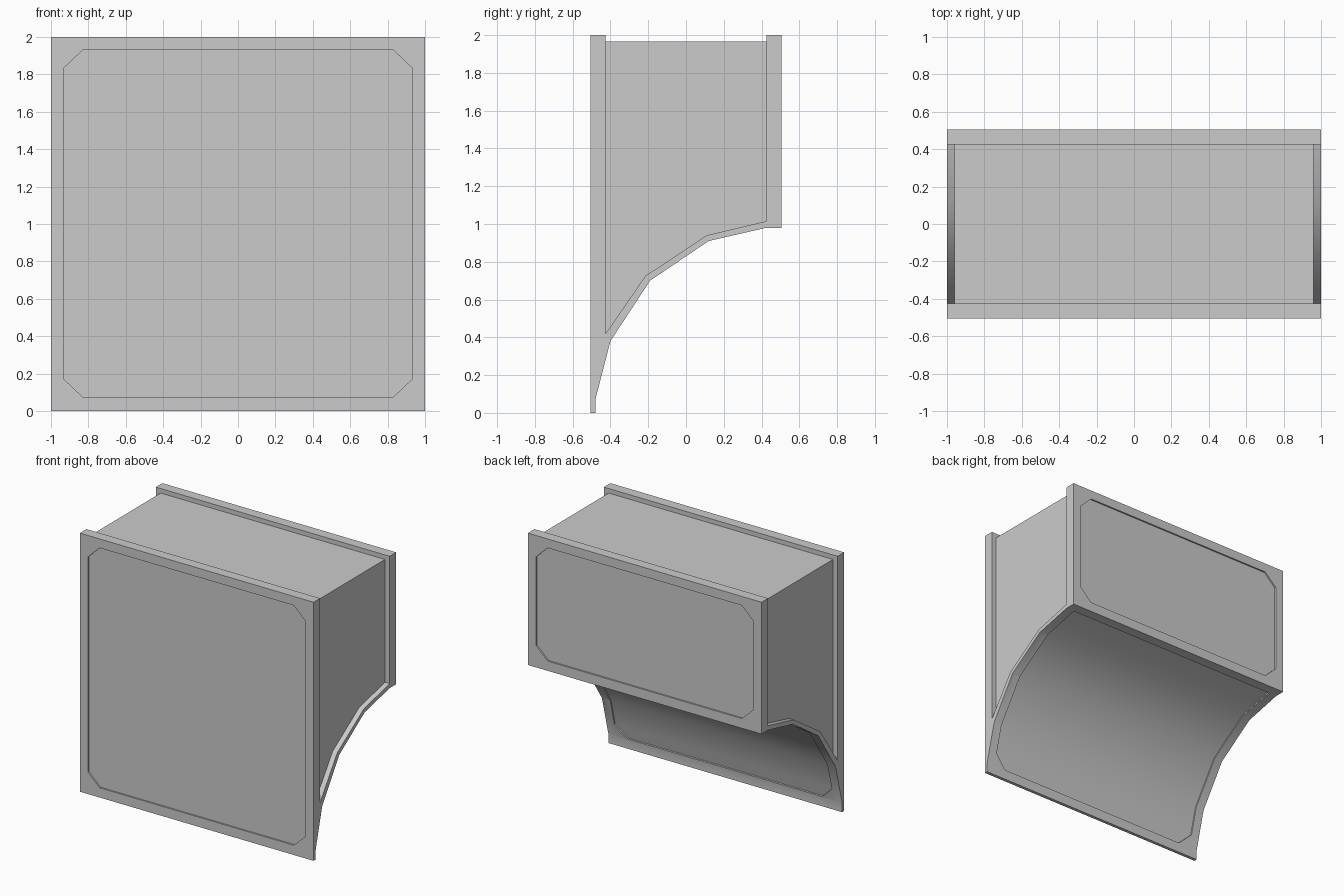
import bpy, bmesh, math
from mathutils import Vector

if "Cube" in bpy.data.objects:
    bpy.data.objects.remove(bpy.data.objects["Cube"])


def make_object(name, bm):
    bmesh.ops.recalc_face_normals(bm, faces=bm.faces)
    mesh = bpy.data.meshes.new(name)
    bm.to_mesh(mesh)
    bm.free()
    obj = bpy.data.objects.new(name, mesh)
    bpy.context.collection.objects.link(obj)
    return obj


def prism(name, points, offset):
    """Extrude a closed polygon of 3D points along offset."""
    bm = bmesh.new()
    face = bm.faces.new([bm.verts.new(p) for p in points])
    ext = bmesh.ops.extrude_face_region(bm, geom=[face])
    verts = [g for g in ext["geom"] if isinstance(g, bmesh.types.BMVert)]
    bmesh.ops.translate(bm, verts=verts, vec=offset)
    return make_object(name, bm)


def octagon(z0, z1, y, w=0.93, cx=0.1, cz=0.095):
    a, b = w - cx, z0 + cz
    c = z1 - cz
    return [(x, y, z) for x, z in ((-a, z0), (a, z0), (w, b), (w, c),
                                   (a, z1), (-a, z1), (-w, c), (-w, b))]


# Underside curve, front foot to back plate
curve = [(-0.48, 0.07), (-0.40, 0.38), (-0.19, 0.70), (0.12, 0.91), (0.425, 0.98)]

# Main body: end profile across the full width, notched on top
profile = [(-0.505, 0), (-0.48, 0)] + curve + [
    (0.505, 0.98), (0.505, 2), (0.425, 2), (0.425, 1.965),
    (-0.425, 1.965), (-0.425, 2), (-0.505, 2)]
body = prism("corbel_body", [(-1, y, z) for y, z in profile], (2, 0, 0))

# Side recesses leave the plates and curved rib standing proud
side = [(-0.425, 2.1), (-0.425, 0.42), (-0.215, 0.725), (0.11, 0.94),
        (0.425, 1.015), (0.425, 2.1)]
cutters = [prism("side_recess", [(s * 0.96, y, z) for y, z in side], (s * 0.2, 0, 0))
           for s in (-1, 1)]

# Shallow front and back panels
cutters.append(prism("front_panel_recess", octagon(0.075, 1.93, -0.493), (0, -0.1, 0)))
cutters.append(prism("back_panel_recess", octagon(1.055, 1.93, 0.493), (0, 0.1, 0)))

# Curved underside panel, chamfered at its lower corners
t = 0.1 / (curve[1][1] - curve[0][1])
start = Vector(curve[0]).lerp(Vector(curve[1]), 0.02)
path = [start, Vector(curve[0]).lerp(Vector(curve[1]), t)] + [Vector(p) for p in curve[1:]]
widths = [0.83] + [0.93] * (len(path) - 1)
bm = bmesh.new()
rings = []
for i, (p, w) in enumerate(zip(path, widths)):
    before = p - path[i - 1] if i else path[1] - p
    after = path[i + 1] - p if i < len(path) - 1 else before
    d = (before.normalized() + after.normalized()).normalized()
    n = Vector((-d.y, d.x))
    if i == len(path) - 1:
        n = Vector((0, 1))
    q_in, q_out = p + n * 0.01, p - n * 0.04
    rings.append([bm.verts.new(c) for c in (
        (-w, *q_in), (w, *q_in), (w, *q_out), (-w, *q_out))])
for a, b in zip(rings, rings[1:]):
    for k in range(4):
        m = (k + 1) % 4
        bm.faces.new((a[k], a[m], b[m], b[k]))
bm.faces.new(rings[0])
bm.faces.new(rings[-1])
cutters.append(make_object("curved_panel_recess", bm))

# Carve every recess, then remove the cutters
bpy.context.view_layer.objects.active = body
body.select_set(True)
for cutter in cutters:
    cutter.hide_render = True
    mod = body.modifiers.new(cutter.name, 'BOOLEAN')
    mod.operation = 'DIFFERENCE'
    mod.solver = 'EXACT'
    mod.object = cutter
    bpy.ops.object.modifier_apply(modifier=mod.name)
    bpy.data.objects.remove(cutter)

# Smooth the curve, keep the corners crisp
bpy.ops.object.shade_smooth_by_angle(angle=math.radians(30))
